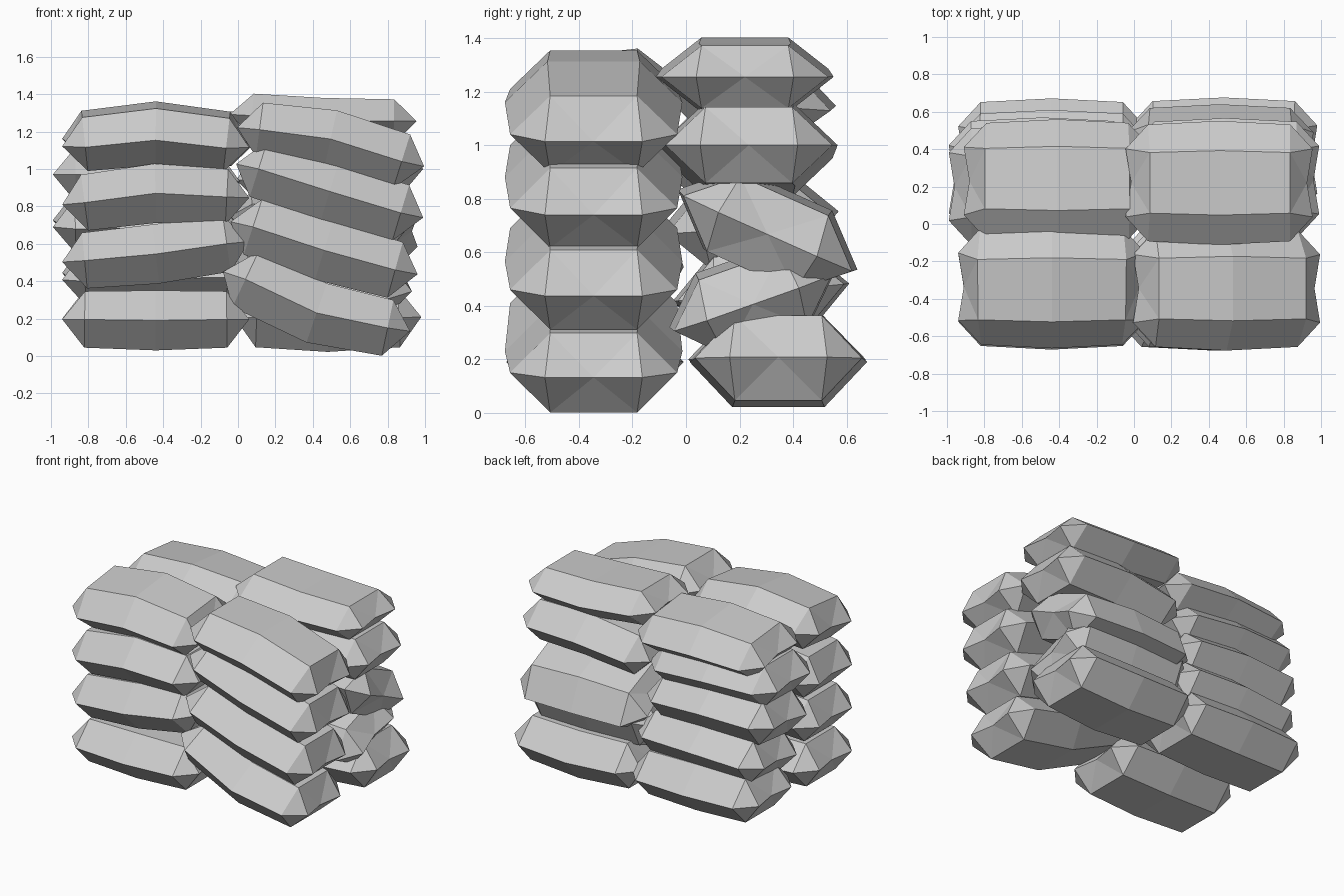
import bpy, bmesh, math

if "Cube" in bpy.data.objects:
    bpy.data.objects.remove(bpy.data.objects["Cube"])


def bag(name, x, y, zs, roll=0.0, h=0.155, w=0.325, half=0.5):
    """Low-poly sandbag: three hexagonal rings draped over heights zs, pinched ends."""
    bm = bmesh.new()
    xe = half * 0.76
    zl, zm, zr = zs
    slopes = ((zm - zl) / xe, (zr - zl) / (2 * xe), (zr - zm) / xe)
    c, s = math.cos(roll), math.sin(roll)

    def vert(px, py, pz, base, slope):
        ry, rz = py * c - pz * s, py * s + pz * c
        return bm.verts.new((x + px - slope * rz, y + ry, base + rz))

    # hexagonal body rings, the middle one slightly fuller
    rings = []
    for px, base, slope, k in zip((-xe, 0, xe), zs, slopes, (0.96, 1.02, 0.96)):
        hexagon = [(-w, 0), (-w * .52, h), (w * .52, h), (w, 0), (w * .52, -h), (-w * .52, -h)]
        rings.append([vert(px, a * k, b * k, base, slope) for a, b in hexagon])
    for r0, r1 in zip(rings, rings[1:]):
        for i in range(6):
            j = (i + 1) % 6
            bm.faces.new((r0[i], r0[j], r1[j], r1[i]))

    # pinched ends with a dented centre
    for sgn, r, base, slope in ((-1, rings[0], zl, slopes[0]), (1, rings[2], zr, slopes[2])):
        tip = base + sgn * slope * (half - xe) * 0.7
        a = vert(sgn * half, -w * .56, 0, tip, 0)
        m = vert(sgn * (half - .03), 0, 0, tip, 0)
        b = vert(sgn * half, w * .56, 0, tip, 0)
        for f in ((r[1], a, m), (r[1], m, r[2]), (r[2], m, b),
                  (r[5], a, m), (r[5], m, r[4]), (r[4], m, b),
                  (r[0], r[1], a), (r[0], a, r[5]), (r[3], r[2], b), (r[3], b, r[4])):
            bm.faces.new(f)
    bmesh.ops.recalc_face_normals(bm, faces=bm.faces)
    mesh = bpy.data.meshes.new(name)
    bm.to_mesh(mesh)
    bm.free()
    bpy.context.collection.objects.link(bpy.data.objects.new(name, mesh))


# each stack listed bottom to top: x, y, (left, middle, right heights), roll, half height, half width
stacks = {
    "front_left_bag": [
        (-.44, -.34, (.195, .19, .195), 0, .157),
        (-.44, -.34, (.51, .545, .60), 0, .155),
        (-.44, -.34, (.82, .87, .85), 0, .155),
        (-.44, -.335, (1.15, 1.19, 1.145), .11, .15),
    ],
    "front_right_bag": [
        (.42, -.345, (.41, .23, .15), 0, .155),
        (.46, -.345, (.69, .565, .46), 0, .155),
        (.49, -.345, (1.0, .88, .765), 0, .155),
        (.495, -.345, (1.21, 1.16, 1.04), 0, .15),
    ],
    "back_left_bag": [
        (-.44, .34, (.2, .2, .2), 0, .16),
        (-.44, .28, (.43, .45, .45), .1, .155),
        (-.49, .24, (.71, .72, .70), .1, .155),
        (-.49, .20, (.97, .97, .94), 0, .15),
        (-.41, .23, (1.16, 1.18, 1.16), -.1, .135),
    ],
    "back_right_bag": [
        (.48, .345, (.205, .19, .205), 0, .165),
        (.43, .25, (.43, .43, .41), .34, .155),
        (.46, .305, (.67, .685, .67), -.42, .16, .36),
        (.49, .235, (.95, 1.0, 1.0), 0, .148),
        (.455, .22, (1.285, 1.255, 1.255), 0, .122),
    ],
}
for name, bags in stacks.items():
    for n, (x, y, zs, roll, *size) in enumerate(bags, 1):
        bag(f"{name}_{n}", x, y, zs, roll, *size)
